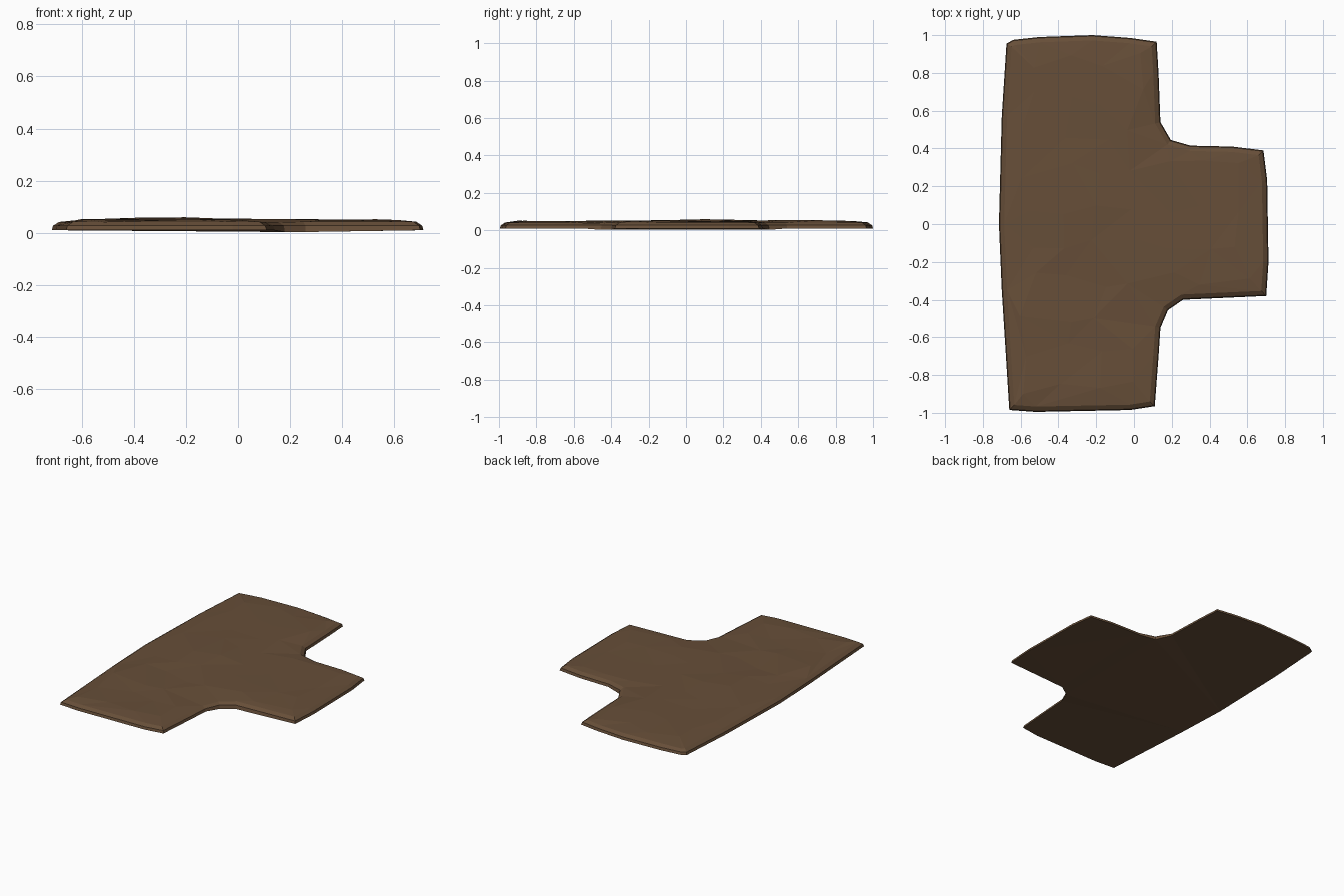
import bpy, bmesh, math, random
from mathutils import Vector
from mathutils.geometry import delaunay_2d_cdt

if "Cube" in bpy.data.objects:
    bpy.data.objects.remove(bpy.data.objects["Cube"])

random.seed(4)

# Ground outline of the T junction, counter-clockwise
outline = [Vector(p) for p in [
    (-0.66, -0.985), (-0.52, -0.995), (-0.02, -0.985), (0.11, -0.965),
    (0.13, -0.70), (0.14, -0.55), (0.18, -0.455), (0.26, -0.40),
    (0.70, -0.38), (0.712, -0.20), (0.705, 0.23), (0.685, 0.39),
    (0.52, 0.41), (0.30, 0.415), (0.195, 0.445), (0.14, 0.54),
    (0.13, 0.80), (0.12, 0.965), (-0.02, 0.985), (-0.22, 1.0),
    (-0.50, 0.99), (-0.64, 0.975), (-0.675, 0.955), (-0.70, 0.57),
    (-0.715, 0.0), (-0.70, -0.35)]]
n = len(outline)


def inset(d):
    """Move every outline point inward by about d."""
    ring = []
    for i, p in enumerate(outline):
        a = (p - outline[i - 1]).normalized()
        b = (outline[(i + 1) % n] - p).normalized()
        na, nb = Vector((-a.y, a.x)), Vector((-b.y, b.x))
        ring.append(p + (na + nb) * d / (1 + na.dot(nb)))
    return ring


def bump(p, x, y, r, h):
    return h * math.exp(-((p.x - x) ** 2 + (p.y - y) ** 2) / (r * r))


def height(p):
    """Gently domed, trodden surface."""
    return (0.049 + bump(p, -0.36, 0.12, 0.16, 0.013)
            + bump(p, -0.10, 0.68, 0.18, 0.010)
            + bump(p, -0.10, 0.05, 0.30, 0.006)
            - bump(p, -0.28, 0.0, 0.09, 0.008)
            + random.uniform(-0.003, 0.003))


# Rim loops and loose interior points
rim = inset(0.005)
top = inset(0.028)
inner = []
for i in range(7):
    for j in range(10):
        p = Vector((-0.56 + i * 0.19, -0.86 + j * 0.191))
        p += Vector((random.uniform(-0.05, 0.05), random.uniform(-0.05, 0.05)))
        if p.x < 0.05 or (abs(p.y) < 0.34 and p.x < 0.64):
            inner.append(p)

bm = bmesh.new()


def base_z(p):
    near = abs(abs(p.y) - 0.45) < 0.06 and 0.1 < p.x < 0.28
    return 0.003 if near else 0.01


low = [bm.verts.new((p.x, p.y, base_z(p))) for p in outline]
mid = [bm.verts.new((p.x, p.y, 0.027)) for p in rim]

# Irregular faceted top surface
pts, _, tris, _, _, _ = delaunay_2d_cdt(top + inner, [], [list(range(n))], 1, 1e-5)
surf = []
for i, p in enumerate(pts):
    z = 0.041 + random.uniform(-0.002, 0.002) if i < n else height(p)
    surf.append(bm.verts.new((p.x, p.y, z)))
for t in tris:
    bm.faces.new([surf[k] for k in t])

# Side band, bevel band and underside
for a, b in ((low, mid), (mid, surf)):
    for i in range(n):
        k = (i + 1) % n
        bm.faces.new((a[i], a[k], b[k], b[i]))
under = bm.faces.new(low[::-1])
bmesh.ops.triangulate(bm, faces=[under])
bmesh.ops.recalc_face_normals(bm, faces=bm.faces[:])

mesh = bpy.data.meshes.new("dirt_path_junction")
bm.to_mesh(mesh)
bm.free()

soil = bpy.data.materials.new("brown soil")
soil.diffuse_color = (0.135, 0.077, 0.040, 1)
soil.use_nodes = True
soil.node_tree.nodes["Principled BSDF"].inputs["Base Color"].default_value = soil.diffuse_color
mesh.materials.append(soil)
path = bpy.data.objects.new("dirt_path_junction", mesh)
bpy.context.collection.objects.link(path)
